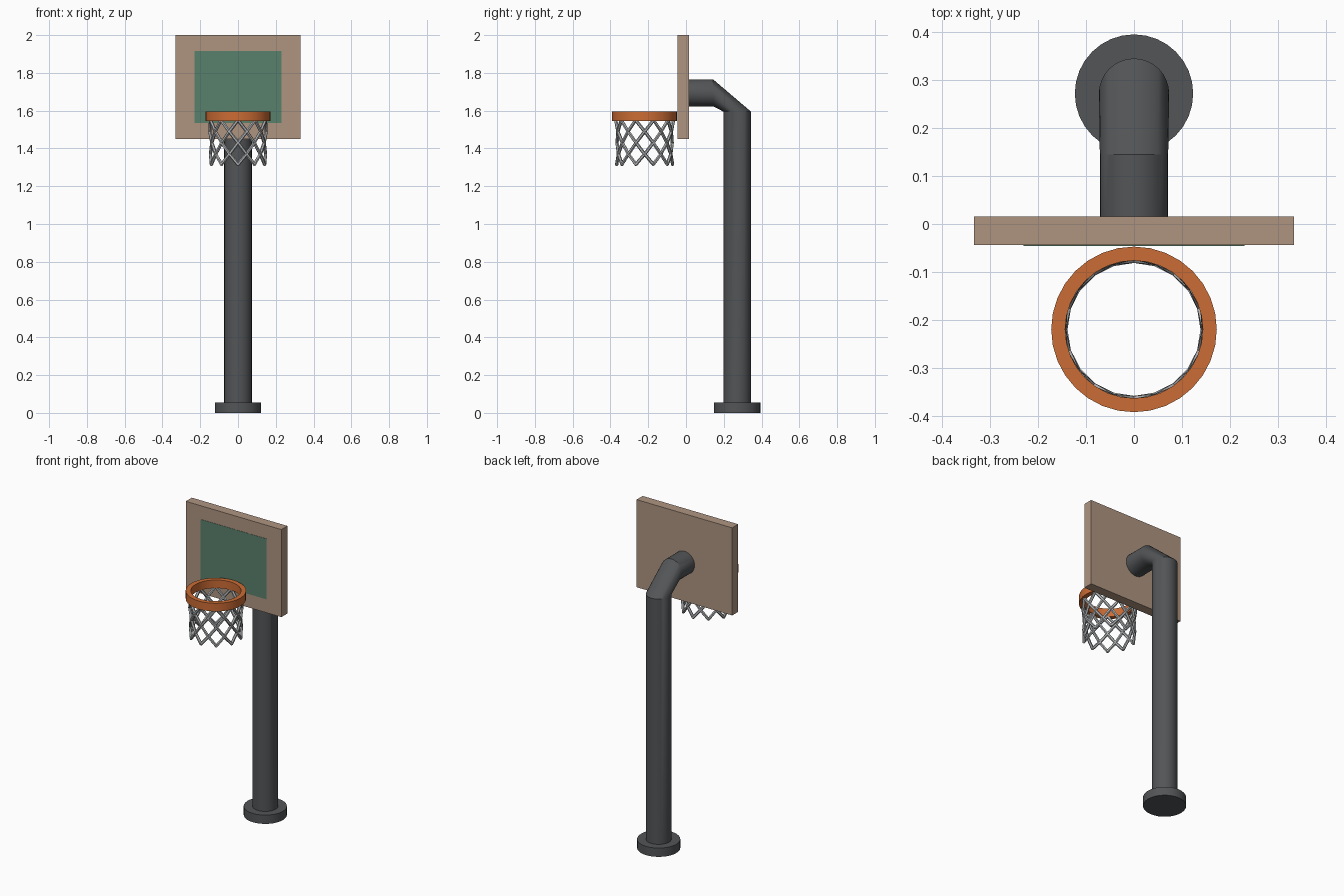
import bpy, bmesh
from math import sin, cos, pi
from mathutils import Vector

if "Cube" in bpy.data.objects:
    bpy.data.objects.remove(bpy.data.objects["Cube"])


def material(name, rgb):
    m = bpy.data.materials.new(name)
    m.diffuse_color = (*rgb, 1)
    m.use_nodes = True
    m.node_tree.nodes["Principled BSDF"].inputs["Base Color"].default_value = m.diffuse_color
    return m


DARK = material("dark_metal", (0.085, 0.09, 0.095))
WOOD = material("board_tan", (0.43, 0.30, 0.22))
GREEN = material("target_green", (0.10, 0.22, 0.15))
ORANGE = material("rim_orange", (0.60, 0.15, 0.035))
CORD = material("net_grey", (0.45, 0.46, 0.47))


def finish(name, bm, mat, smooth=False):
    bmesh.ops.recalc_face_normals(bm, faces=bm.faces)
    me = bpy.data.meshes.new(name)
    bm.to_mesh(me)
    bm.free()
    ob = bpy.data.objects.new(name, me)
    bpy.context.collection.objects.link(ob)
    me.materials.append(mat)
    if smooth:
        bpy.ops.object.select_all(action='DESELECT')
        bpy.context.view_layer.objects.active = ob
        ob.select_set(True)
        bpy.ops.object.shade_smooth_by_angle(angle=0.5)
    return ob


def bridge(bm, rings, closed=False):
    n = len(rings[0])
    pairs = list(zip(rings, rings[1:])) + ([(rings[-1], rings[0])] if closed else [])
    for a, b in pairs:
        for i in range(n):
            j = (i + 1) % n
            bm.faces.new((a[i], a[j], b[j], b[i]))


def tube(bm, rings):
    """Skin rings of points and cap both ends."""
    vs = [[bm.verts.new(p) for p in r] for r in rings]
    bridge(bm, vs)
    bm.faces.new(vs[0])
    bm.faces.new(vs[-1])


def circle(centre, u, v, r, n=32):
    c, u, v = Vector(centre), Vector(u), Vector(v)
    return [c + r * (cos(2 * pi * i / n) * u + sin(2 * pi * i / n) * v) for i in range(n)]


def box(name, lo, hi, mat):
    bm = bmesh.new()
    bmesh.ops.create_cube(bm, size=1)
    lo, hi = Vector(lo), Vector(hi)
    for v in bm.verts:
        v.co = (lo + hi) / 2 + v.co * (hi - lo)
    return finish(name, bm, mat)


X, Y, Z = (1, 0, 0), (0, 1, 0), (0, 0, 1)
PY = 0.271

# base disc
bm = bmesh.new()
tube(bm, [circle((0, PY, z), X, Y, 0.123) for z in (0, 0.055)])
finish("base", bm, DARK, True)

# pole with bent arm
bm = bmesh.new()
tube(bm, [circle((0, PY, 0.05), X, Y, 0.073),
          circle((0, PY, 1.595), X, Y, 0.073),
          circle((0, 0.144, 1.694), X, Z, 0.071),
          circle((0, 0.01, 1.694), X, Z, 0.071)])
finish("pole", bm, DARK, True)

# backboard and painted target
box("backboard", (-0.332, -0.044, 1.45), (0.332, 0.016, 2.0), WOOD)
box("target_panel", (-0.23, -0.0455, 1.535), (0.23, -0.04, 1.915), GREEN)

# rim: rectangular section swept round
RC = (0, -0.219)
bm = bmesh.new()
prof = [(0.172, 1.544), (0.172, 1.595), (0.143, 1.595), (0.143, 1.544)]
bridge(bm, [[bm.verts.new(p) for p in circle((*RC, z), X, Y, r)] for r, z in prof], True)
finish("rim", bm, ORANGE, True)

# net: criss-cross cords between staggered rows of knots
N, LEVELS = 10, [(0.153, 1.55), (0.149, 1.49), (0.146, 1.43), (0.146, 1.37), (0.148, 1.316)]


def knot(row, half):
    r, z = LEVELS[row]
    a = pi * half / N + pi / 2
    return Vector((RC[0] + r * cos(a), RC[1] + r * sin(a), z))


bm = bmesh.new()
for row in range(len(LEVELS) - 1):
    for k in range(N):
        h = 2 * k + row % 2
        for side in (-1, 1):
            a, b = knot(row, h), knot(row + 1, h + side)
            d = (b - a).normalized()
            out = ((a + b) / 2 - Vector((*RC, (a.z + b.z) / 2))).normalized()
            u = d.cross(out).normalized()
            v = d.cross(u)
            tube(bm, [circle(p, u, v, 0.009, 6) for p in (a - d * 0.004, b + d * 0.004)])
finish("net", bm, CORD)
